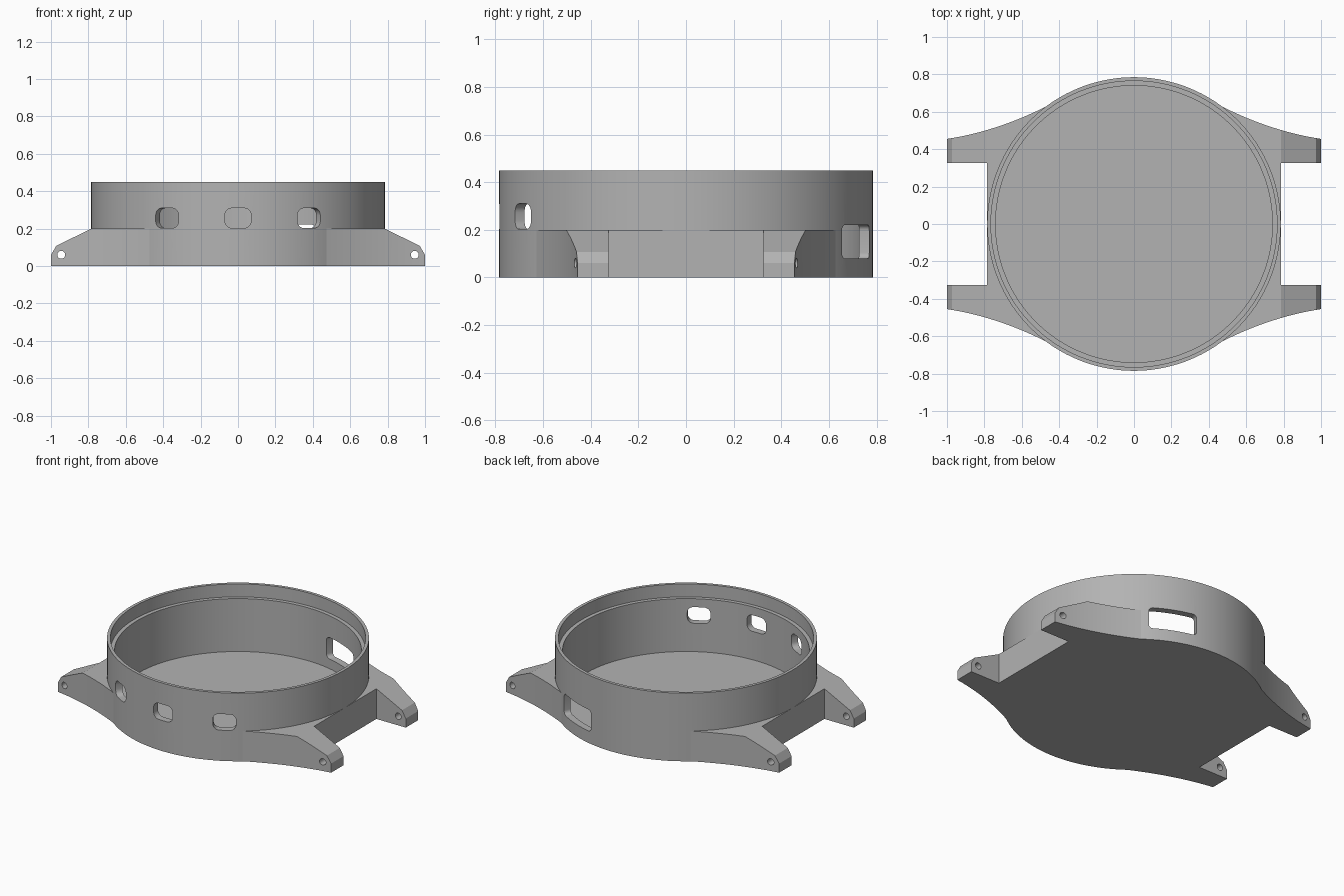
import bpy, bmesh, math
from mathutils import Matrix, Vector

if "Cube" in bpy.data.objects:
    bpy.data.objects.remove(bpy.data.objects["Cube"])

R, H = 0.785, 0.45          # outer radius and height of the case
BASE_H = 0.20               # height of the lugs

grey = bpy.data.materials.new("satin_grey")
grey.diffuse_color = (0.45, 0.45, 0.45, 1)
grey.use_nodes = True
grey.node_tree.nodes["Principled BSDF"].inputs["Base Color"].default_value = grey.diffuse_color


def make_object(name, bm):
    bmesh.ops.recalc_face_normals(bm, faces=bm.faces)
    mesh = bpy.data.meshes.new(name)
    bm.to_mesh(mesh)
    bm.free()
    mesh.materials.append(grey)
    obj = bpy.data.objects.new(name, mesh)
    bpy.context.collection.objects.link(obj)
    return obj


def prism(name, points, depth, matrix=Matrix()):
    """Extrude a 2D outline along local z, then place it."""
    bm = bmesh.new()
    face = bm.faces.new([bm.verts.new((x, y, 0)) for x, y in points])
    out = bmesh.ops.extrude_face_region(bm, geom=[face])
    moved = [v for v in out["geom"] if isinstance(v, bmesh.types.BMVert)]
    bmesh.ops.translate(bm, verts=moved, vec=(0, 0, depth))
    bm.transform(matrix)
    return make_object(name, bm)


def lathe(name, profile, steps=144):
    bm = bmesh.new()
    verts = [bm.verts.new((r, 0, z)) for r, z in profile]
    edges = [bm.edges.new(p) for p in zip(verts, verts[1:])]
    bmesh.ops.spin(bm, geom=verts + edges, cent=(0, 0, 0), axis=(0, 0, 1),
                   angle=math.tau, steps=steps, use_duplicate=False)
    bmesh.ops.remove_doubles(bm, verts=bm.verts, dist=1e-5)
    return make_object(name, bm)


def boolean(target, tool, operation):
    mod = target.modifiers.new(operation, "BOOLEAN")
    mod.object, mod.operation, mod.solver = tool, operation, "EXACT"
    bpy.context.view_layer.objects.active = target
    bpy.ops.object.modifier_apply(modifier=mod.name)
    bpy.data.objects.remove(tool)


def rounded_rect(w, h, r, steps=6):
    pts = []
    for i, (sx, sy) in enumerate([(1, 1), (-1, 1), (-1, -1), (1, -1)]):
        for k in range(steps + 1):
            a = math.radians(90 * (i + k / steps))
            pts.append((sx * (w / 2 - r) + r * math.cos(a),
                        sy * (h / 2 - r) + r * math.sin(a)))
    return pts


def radial(angle, dist, z):
    """Local z points outward at the given angle, local y points up."""
    a = math.radians(angle)
    out = Vector((math.cos(a), math.sin(a), 0))
    side = Vector((-math.sin(a), math.cos(a), 0))
    m = Matrix((side, Vector((0, 0, 1)), out)).transposed().to_4x4()
    m.translation = out * dist + Vector((0, 0, z))
    return m


# Case: thin floor, wall and a stepped seat for the glass
case = lathe("case", [(0, 0), (R, 0), (R, H), (0.765, H), (0.765, 0.365),
                      (0.74, 0.365), (0.74, 0.015), (0, 0.015)])

# Three rounded button holes in the front wall
for angle in (-119, -90, -61):
    boolean(case, prism("button_cutter", rounded_rect(0.14, 0.107, 0.038), 0.3,
                        radial(angle, 0.6, 0.256)), "DIFFERENCE")

# Connector slot with a flat pocket behind it
boolean(case, prism("pocket_cutter", rounded_rect(0.325, 0.29, 0.004, 1), 0.15,
                    radial(67.5, 0.598, 0.215)), "DIFFERENCE")
boolean(case, prism("slot_cutter", rounded_rect(0.30, 0.142, 0.025), 0.3,
                    radial(67.5, 0.6, 0.15)), "DIFFERENCE")

# Lugs: swept outline, sloped tips and strap pin holes, one block per side
p0, p1, p2 = Vector((0.47, 0.628)), Vector((0.737, 0.4945)), Vector((1, 0.455))
sweep = []
for k in range(17):
    t = k / 16
    sweep.append(tuple((1 - t) ** 2 * p0 + 2 * t * (1 - t) * p1 + t * t * p2))
half = sweep + [(1, 0.325), (R, 0.325)]
outline = half + [(x, -y) for x, y in reversed(half)]
a_end = math.atan2(0.628, 0.47)
for k in range(33):                       # inner edge hidden in the wall
    a = -a_end + 2 * a_end * k / 32
    outline.append((0.765 * math.cos(a), 0.765 * math.sin(a)))

side_profile = [(0.3, -0.1), (1.0, -0.1), (1.0, 0.06), (0.972, 0.107),
                (R, BASE_H), (0.3, BASE_H)]
pin = [(0.945 + 0.021 * math.cos(math.tau * k / 24),
        0.06 + 0.021 * math.sin(math.tau * k / 24)) for k in range(24)]
along_y = Matrix.Translation((0, 1, 0)) @ Matrix.Rotation(math.pi / 2, 4, "X")

parts = [case]
for name, turn in (("right_lugs", 0), ("left_lugs", math.pi)):
    lugs = prism(name, outline, 0.3)
    boolean(lugs, prism("slope_cutter", side_profile, 2, along_y), "INTERSECT")
    boolean(lugs, prism("pin_cutter", pin, 2, along_y), "DIFFERENCE")
    lugs.data.transform(Matrix.Rotation(turn, 4, "Z"))
    parts.append(lugs)

# Smooth the round walls, keep the edges crisp
for obj in parts:
    bpy.ops.object.select_all(action="DESELECT")
    obj.select_set(True)
    bpy.context.view_layer.objects.active = obj
    bpy.ops.object.shade_smooth_by_angle(angle=math.radians(25))
